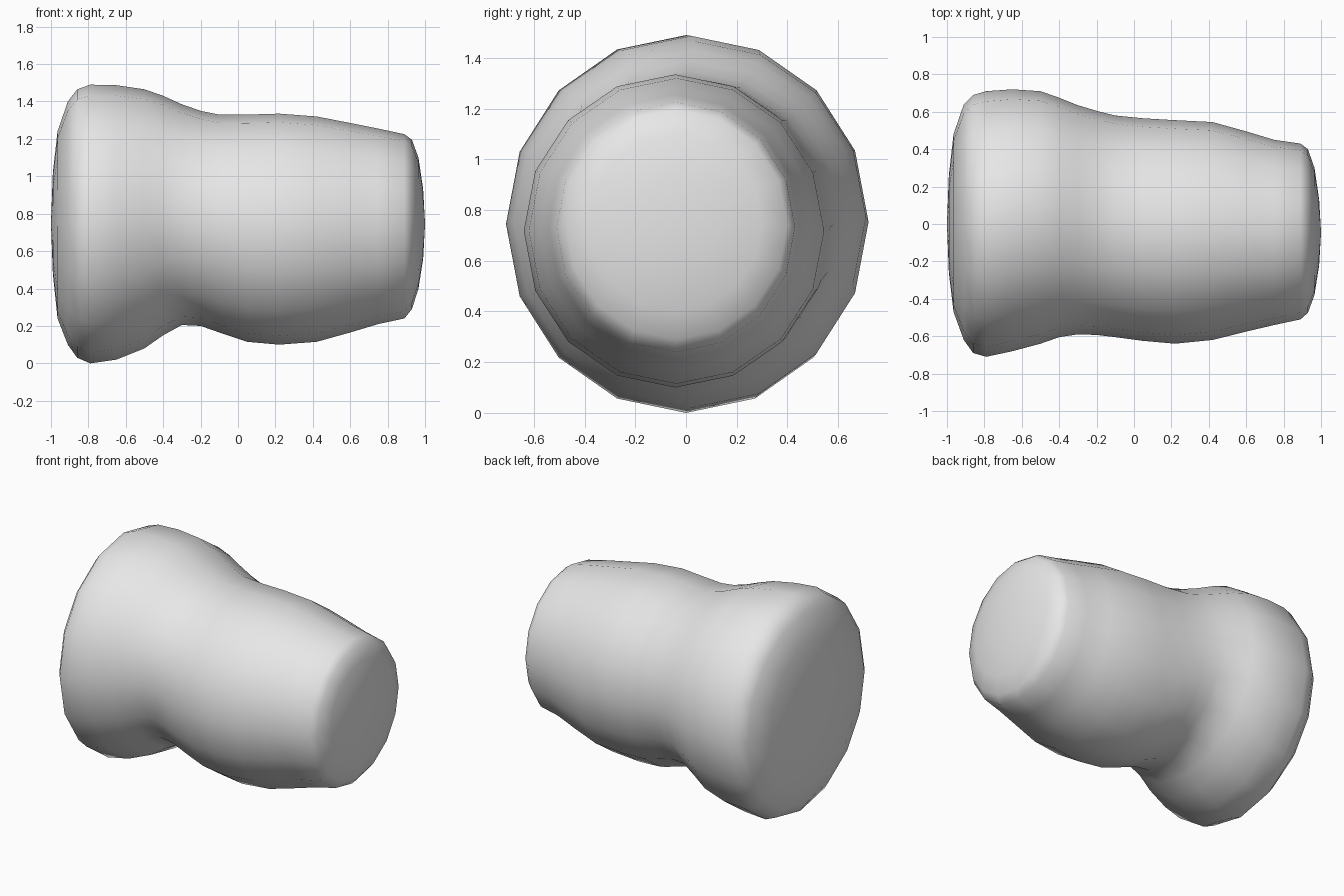
import bpy
import bmesh
import math

default_cube = bpy.data.objects.get("Cube")
if default_cube is not None:
    bpy.data.objects.remove(default_cube, do_unlink=True)

SIDES = 16

# Stations along the limb: x, top, bottom, back, front
STATIONS = [
    (-.99, 1.02, .48, .26, -.26),
    (-.965, 1.24, .24, .48, -.47),
    (-.91, 1.4, .1, .64, -.62),
    (-.86, 1.465, .03, .69, -.69),
    (-.79, 1.49, 0, .71, -.71),
    (-.65, 1.487, .02, .72, -.68),
    (-.5, 1.465, .08, .71, -.64),
    (-.4, 1.43, .15, .675, -.605),
    (-.3, 1.385, .205, .635, -.59),
    (-.2, 1.35, .2, .605, -.593),
    (-.1, 1.33, .165, .58, -.605),
    (.05, 1.33, .115, .565, -.625),
    (.22, 1.335, .1, .555, -.64),
    (.42, 1.32, .115, .545, -.62),
    (.6, 1.285, .165, .495, -.575),
    (.75, 1.255, .21, .45, -.54),
    (.89, 1.225, .24, .43, -.51),
    (.93, 1.195, .29, .4, -.475),
    (.965, 1.1, .4, .3, -.38),
    (.99, .93, .56, .13, -.22),
]


def make_material(name, color):
    """Plain matte material with one flat colour."""
    material = bpy.data.materials.new(name)
    material.use_nodes = True
    material.diffuse_color = color
    shader = material.node_tree.nodes["Principled BSDF"]
    shader.inputs["Base Color"].default_value = color
    return material


def add_ring(mesh, x, top, bottom, back, front):
    """Elliptical cross-section fitted between its four extremes."""
    center_y, center_z = (back + front) / 2, (top + bottom) / 2
    radius_y, radius_z = (back - front) / 2, (top - bottom) / 2
    ring = []
    for step in range(SIDES):
        angle = math.tau * step / SIDES
        y = center_y + radius_y * math.cos(angle)
        z = center_z + radius_z * math.sin(angle)
        ring.append(mesh.verts.new((x, y, z)))
    return ring


def close_end(mesh, ring, x):
    """Shallow domed cap around a centre point."""
    y = sum(vert.co.y for vert in ring) / SIDES
    z = sum(vert.co.z for vert in ring) / SIDES
    pole = mesh.verts.new((x, y, z))
    for step in range(SIDES):
        mesh.faces.new((ring[step], ring[(step + 1) % SIDES], pole))


# Limb segment lofted through all stations
limb_mesh = bmesh.new()
rings = [add_ring(limb_mesh, *station) for station in STATIONS]
for lower, upper in zip(rings, rings[1:]):
    for step in range(SIDES):
        following = (step + 1) % SIDES
        limb_mesh.faces.new((lower[step], lower[following],
                             upper[following], upper[step]))

# Rounded ends
close_end(limb_mesh, rings[0], -1)
close_end(limb_mesh, rings[-1], 1)
bmesh.ops.recalc_face_normals(limb_mesh, faces=limb_mesh.faces[:])
for face in limb_mesh.faces:
    face.smooth = True

limb_data = bpy.data.meshes.new("limb_segment")
limb_mesh.to_mesh(limb_data)
limb_mesh.free()
limb_data.materials.append(make_material("light grey", (.8, .8, .8, 1)))
limb = bpy.data.objects.new("limb_segment", limb_data)
bpy.context.collection.objects.link(limb)
